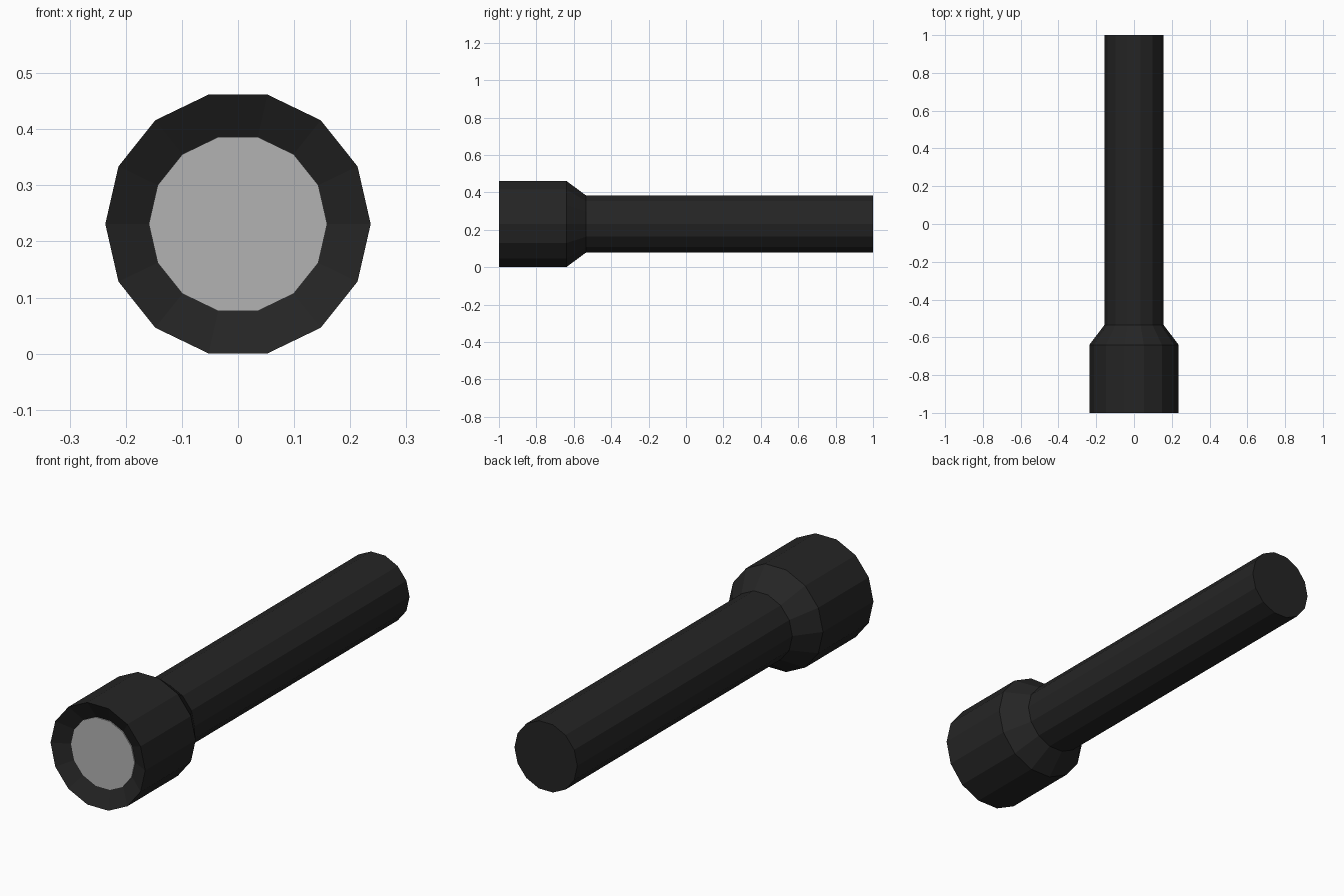
import bpy, bmesh, math

if "Cube" in bpy.data.objects:
    bpy.data.objects.remove(bpy.data.objects["Cube"])

SIDES = 14
CENTRE_Z = 0.231


def material(name, value):
    m = bpy.data.materials.new(name)
    m.diffuse_color = (value, value, value, 1.0)
    m.use_nodes = True
    m.node_tree.nodes["Principled BSDF"].inputs["Base Color"].default_value = m.diffuse_color
    return m


def lathe(name, profile, mat):
    """Closed flat-shaded solid turned round the y axis from (y, radius) pairs."""
    bm = bmesh.new()
    rings = []
    for y, r in profile:
        angles = [2 * math.pi * k / SIDES for k in range(SIDES)]
        rings.append([bm.verts.new((r * math.cos(a), y, CENTRE_Z + r * math.sin(a)))
                      for a in angles])
    for a, b in zip(rings, rings[1:]):
        for k in range(SIDES):
            n = (k + 1) % SIDES
            bm.faces.new((a[k], a[n], b[n], b[k]))
    bm.faces.new(rings[0])
    bm.faces.new(rings[-1])
    bmesh.ops.recalc_face_normals(bm, faces=bm.faces[:])
    mesh = bpy.data.meshes.new(name)
    bm.to_mesh(mesh)
    bm.free()
    mesh.materials.append(mat)
    obj = bpy.data.objects.new(name, mesh)
    bpy.context.collection.objects.link(obj)
    return obj


black = material("black casing", 0.018)
grey = material("grey lens", 0.45)

# Casing: funnel-shaped recess, head, tapered neck and long handle
lathe("flashlight_body", [(-0.96, 0.159), (-1.0, 0.2365), (-0.64, 0.2365),
                          (-0.535, 0.157), (1.0, 0.157)], black)

# Lens plate at the bottom of the recess
lathe("lens", [(-0.965, 0.159), (-0.959, 0.159)], grey)
